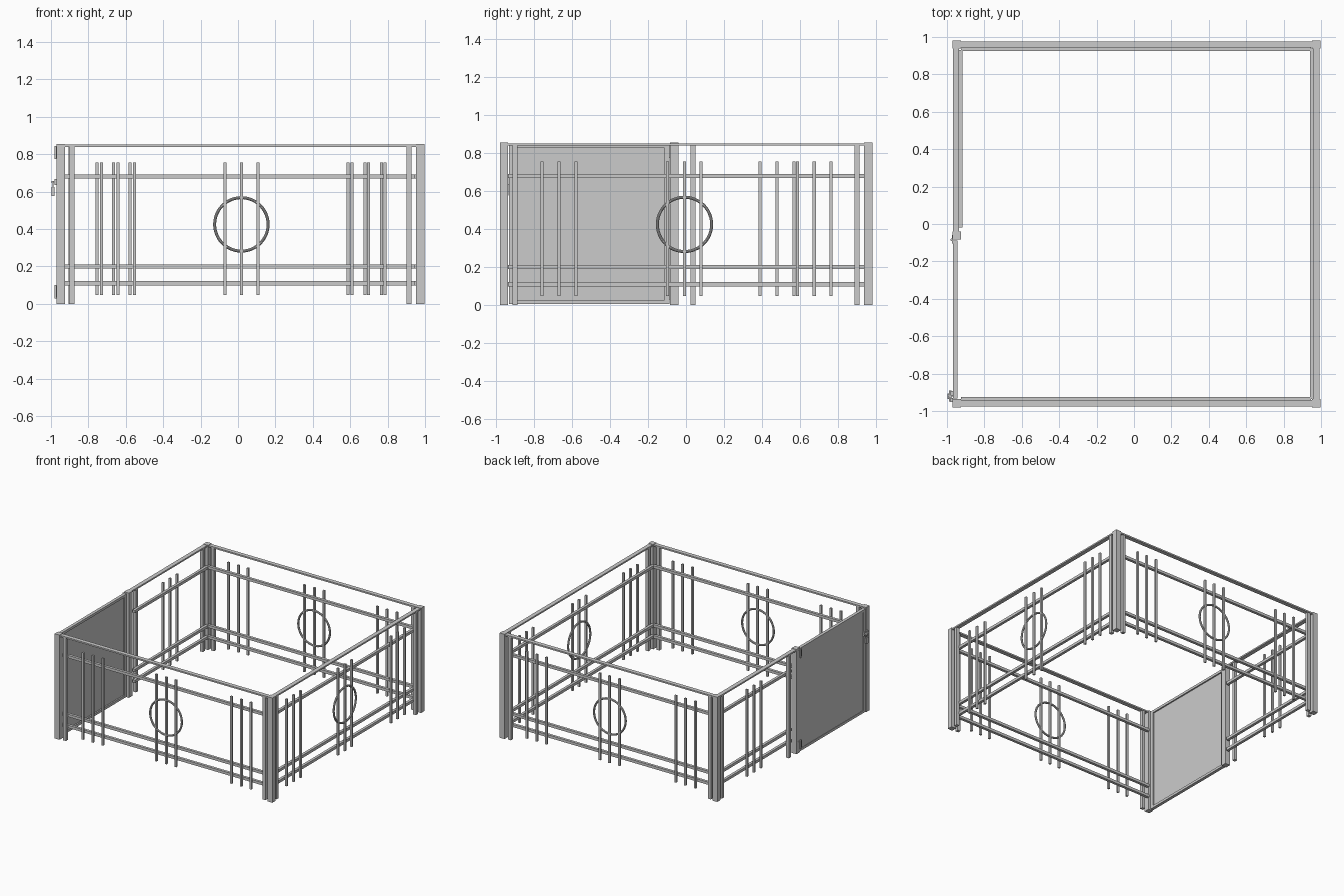
import bpy
import math

if "Cube" in bpy.data.objects:
    bpy.data.objects.remove(bpy.data.objects["Cube"])


def box(name, x, y, z):
    """Axis-aligned box from (min, max) ranges."""
    lo, hi = zip(*(sorted(r) for r in (x, y, z)))
    bpy.ops.mesh.primitive_cube_add(size=1, location=[(a + b) / 2 for a, b in zip(lo, hi)])
    ob = bpy.context.object
    ob.name = name
    ob.scale = [b - a for a, b in zip(lo, hi)]
    bpy.ops.object.transform_apply(location=False, rotation=False, scale=True)
    return ob


def around(c, w):
    return (c - w / 2, c + w / 2)


def panel(name, axis, depth, inward, cap, rails, stiles, pickets, ring=None):
    """Fence side running along an axis; depth is its plane, inward points to the middle."""
    def part(label, run, across, z):
        if axis == 'x':
            box(f"{name}_{label}", run, across, z)
        else:
            box(f"{name}_{label}", across, run, z)

    part("top_rail", cap, around(depth, 0.034), (0.84, 0.852))
    for z in (0.11, 0.20, 0.68):
        part("rail", rails, around(depth + inward * 0.023, 0.022), around(z, 0.022))
    for s in stiles:
        part("stile", around(s, 0.026), around(depth, 0.026), (0, 0.842))
    for p in pickets:
        part("picket", around(p, 0.016), around(depth + inward * 0.004, 0.016), (0.047, 0.757))
    if ring is not None:
        d = depth + inward * 0.004
        loc, rot = ((ring, d, 0.425), (math.pi / 2, 0, 0)) if axis == 'x' else \
                   ((d, ring, 0.425), (0, math.pi / 2, 0))
        bpy.ops.mesh.primitive_torus_add(major_radius=0.143, minor_radius=0.008,
                                         major_segments=48, minor_segments=10,
                                         location=loc, rotation=rot)
        bpy.context.object.name = f"{name}_ring"
        bpy.ops.object.shade_smooth_by_angle()


LX, RX, FY, BY = -0.948, 0.974, -0.958, 0.96

# corner posts and gate post
for px in (LX, RX):
    for py in (FY, BY):
        box("corner_post", around(px, 0.044), around(py, 0.044), (0, 0.855))
box("gate_post", around(LX, 0.044), around(-0.062, 0.044), (0, 0.855))

# fence sides
centre = [-0.07, 0.02, 0.107]
panel("front_side", 'x', FY, 1, (LX, RX), (-0.925, 0.945), (-0.888, 0.915),
      [-0.73, -0.642, -0.553] + centre + [0.61, 0.698, 0.787], 0.018)
panel("back_side", 'x', BY, -1, (LX, RX), (-0.925, 0.945), (-0.892, 0.913),
      [-0.755, -0.665, -0.577] + centre + [0.589, 0.678, 0.766], 0.018)
panel("right_side", 'y', RX, -1, (FY, BY), (-0.935, 0.937), (-0.9, 0.9),
      [-0.757, -0.668, -0.58, -0.098, -0.008, 0.08, 0.588, 0.675, 0.763], -0.008)
panel("left_side", 'y', LX - 0.004, 1, (-0.062, BY), (-0.02, 0.93), (0.038, 0.9),
      [0.389, 0.479, 0.568])

# gate frame and infill board
gx, gy0, gy1, gz0, gz1 = (-0.969, -0.944), -0.932, -0.088, 0.006, 0.847
for z in ((gz0, gz0 + 0.02), (gz1 - 0.02, gz1)):
    box("gate_frame_rail", gx, (gy0, gy1), z)
for y in ((gy0, gy0 + 0.026), (gy1 - 0.026, gy1)):
    box("gate_frame_stile", gx, y, (gz0 + 0.02, gz1 - 0.02))
box("gate_board", (-0.966, -0.955), (gy0 + 0.026, gy1 - 0.026), (gz0 + 0.02, gz1 - 0.02))

# hinges
for z in (0.065, 0.81):
    bpy.ops.mesh.primitive_cylinder_add(vertices=16, radius=0.007, depth=0.07,
                                        location=(-0.975, -0.084, z))
    bpy.context.object.name = "hinge_pin"
    bpy.ops.object.shade_smooth_by_angle()
    box("hinge_leaf", (-0.973, -0.968), (-0.105, -0.058), around(z, 0.06))

# latch: plates, bolt and hanging handle
for y in (-0.942, -0.905):
    box("latch_plate", (-0.98, -0.967), around(y, 0.022), (0.635, 0.668))
bpy.ops.mesh.primitive_cylinder_add(vertices=16, radius=0.006, depth=0.06,
                                    location=(-0.983, -0.92, 0.652), rotation=(math.pi / 2, 0, 0))
bpy.context.object.name = "latch_bolt"
bpy.ops.object.shade_smooth_by_angle()
box("latch_arm", (-0.998, -0.97), around(-0.92, 0.012), around(0.652, 0.012))
box("latch_handle", (-0.998, -0.982), around(-0.92, 0.03), (0.577, 0.625))
for y in (-0.93, -0.91):
    box("latch_shackle", (-0.993, -0.987), around(y, 0.006), (0.62, 0.655))
